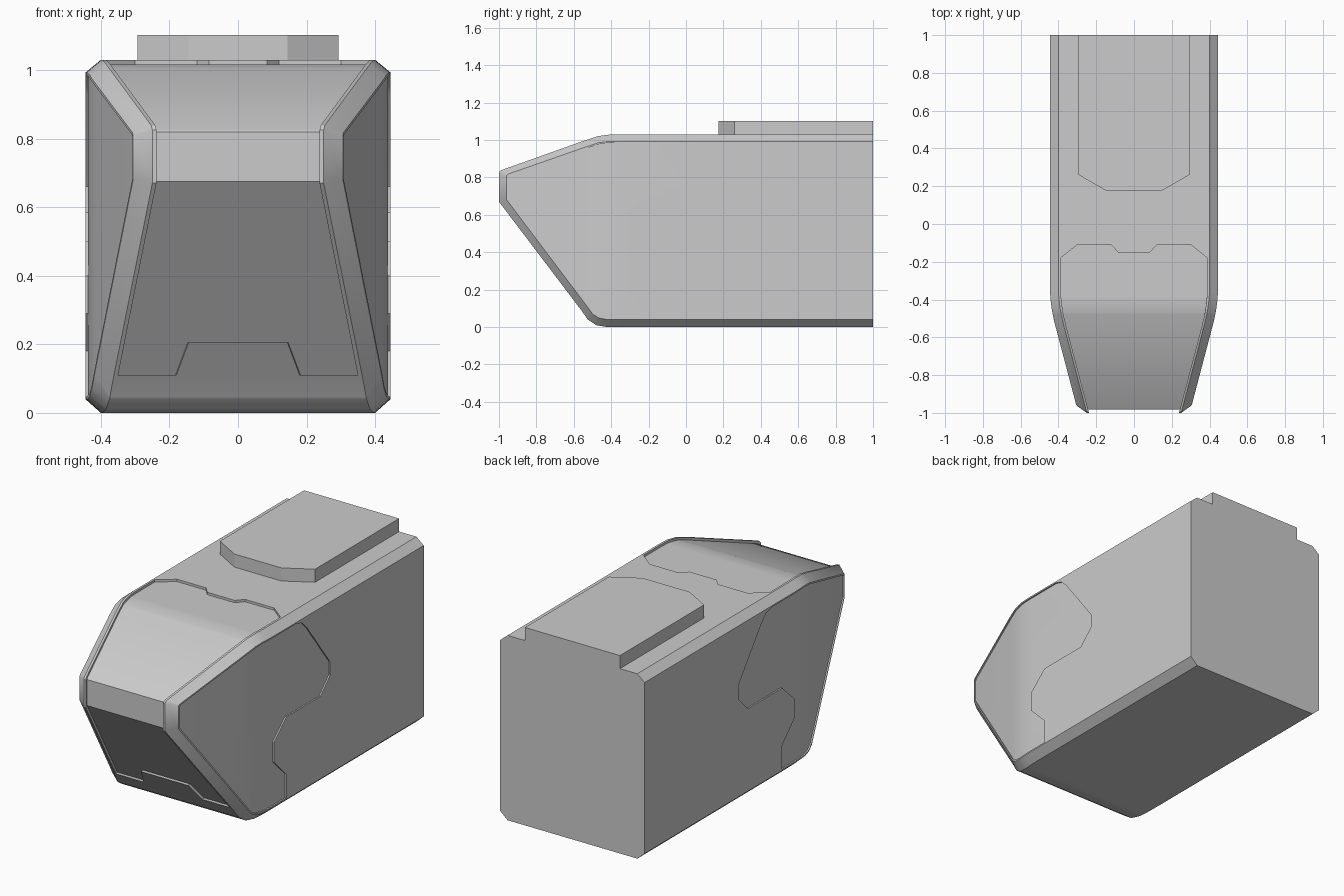
import bpy, bmesh

if "Cube" in bpy.data.objects:
    bpy.data.objects.remove(bpy.data.objects["Cube"])


def loft(name, loops):
    """Solid skinned through matching closed loops, capped at both ends."""
    bm = bmesh.new()
    rings = [[bm.verts.new(p) for p in loop] for loop in loops]
    n = len(rings[0])
    for a, b in zip(rings, rings[1:]):
        for i in range(n):
            j = (i + 1) % n
            bm.faces.new((a[i], a[j], b[j], b[i]))
    bm.faces.new(rings[0])
    bm.faces.new(rings[-1])
    bmesh.ops.recalc_face_normals(bm, faces=bm.faces)
    me = bpy.data.meshes.new(name)
    bm.to_mesh(me)
    bm.free()
    ob = bpy.data.objects.new(name, me)
    bpy.context.collection.objects.link(ob)
    return ob


def prism(name, pts, axis, a, b):
    place = {'x': lambda p, t: (t, p[0], p[1]),
             'y': lambda p, t: (p[0], t, p[1]),
             'z': lambda p, t: (p[0], p[1], t)}[axis]
    return loft(name, [[place(p, t) for p in pts] for t in (a, b)])


def cut(ob, cutter):
    """Subtract the cutter from ob, then discard the cutter."""
    mod = ob.modifiers.new("cut", 'BOOLEAN')
    mod.operation, mod.solver, mod.object = 'DIFFERENCE', 'EXACT', cutter
    dg = bpy.context.evaluated_depsgraph_get()
    me = bpy.data.meshes.new_from_object(ob.evaluated_get(dg))
    ob.modifiers.clear()
    ob.data = me
    bpy.data.objects.remove(cutter)


def mirrored(half):
    return half + [(-x, v) for x, v in reversed(half)]


# Body: silhouette profile in the middle, smaller profile on the sides (chamfer)
outer = [(1, 1.03), (-.40, 1.03), (-.47, 1.021), (-.55, .995), (-.99, .838), (-1, .825),
         (-1, .67), (-.56, .09), (-.525, .04), (-.48, .01), (-.42, 0), (1, 0)]
inner = [(1, .993), (-.41, .993), (-.465, .986), (-.53, .965), (-.952, .818), (-.96, .81),
         (-.96, .682), (-.53, .112), (-.50, .07), (-.465, .048), (-.42, .04), (1, .04)]
body = loft("body", [[(x, y, z) for y, z in prof] for x, prof in
                     ((-.445, inner), (-.40, outer), (.40, outer), (.445, inner))])

# Recessed side panels
side = [(-.12, .985), (-.41, .985), (-.463, .978), (-.527, .957), (-.945, .812), (-.952, .805),
        (-.952, .685), (-.523, .115), (-.495, .077), (-.462, .056), (-.42, .048), (-.21, .048),
        (-.21, .18), (-.32, .29), (-.32, .40), (-.21, .50), (.09, .50), (.175, .585),
        (.175, .66), (-.03, .93), (-.07, .97)]
for s in (-1, 1):
    cut(body, prism("side_cutter", side, 'x', s * .437, s * .6))

# Recessed front panel: a band wrapped over top, nose and lower slope
band = prism("front_cutter",
             [(0, 1.017), (-.40, 1.017), (-.468, 1.008), (-.545, .982), (-.975, .828),
              (-.983, .82), (-.983, .675), (-.533, .08), (-.8, 0), (-1.2, .67), (-1.2, .83),
              (-.4, 1.2), (0, 1.2)], 'x', -.388, .388)
top_end = mirrored([(.5, .1), (.5, -.269), (.30, -.11), (.12, -.11), (.085, -.15)])
low_end = mirrored([(.5, -.1), (.5, .11), (.20, .11), (.17, .205)])
cut(band, prism("top_mask", top_end, 'z', .9, 1.3))
cut(band, prism("low_mask", low_end, 'y', -.9, -.3))
cut(body, band)


# Taper the nose with a soft bend where it begins
def narrowing(y):
    d = -.43 - y
    return .263 * (0 if d < -.1 else d if d > .1 else (d + .1) ** 2 / .4)


bm = bmesh.new()
bm.from_mesh(body.data)
for y in (-.53, -.48, -.43, -.38, -.33):
    bmesh.ops.bisect_plane(bm, geom=bm.verts[:] + bm.edges[:] + bm.faces[:],
                           plane_co=(0, y, 0), plane_no=(0, 1, 0))
for v in bm.verts:
    x = v.co.x
    v.co.x -= narrowing(v.co.y) * max(-1, min(1, x / .38))
bm.to_mesh(body.data)
bm.free()

# Raised plate on top
top_plate = prism("top_plate", mirrored([(.293, 1), (.293, .26), (.145, .175)]), 'z', 1.02, 1.103)

# Smooth shading with sharp edges kept
bpy.ops.object.select_all(action='DESELECT')
for ob in (body, top_plate):
    ob.select_set(True)
bpy.context.view_layer.objects.active = body
bpy.ops.object.shade_smooth_by_angle(angle=.5)
